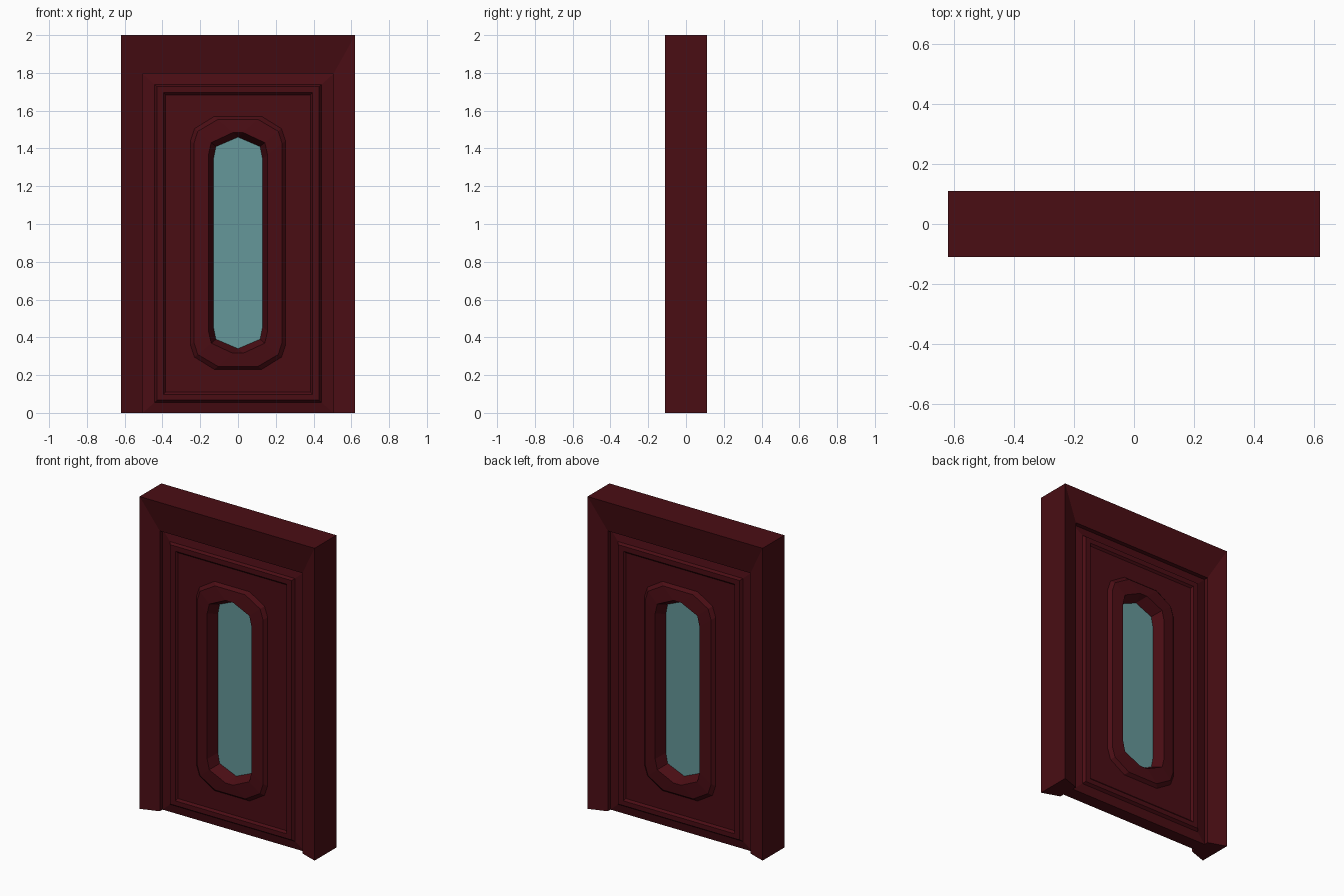
import bpy
import bmesh

if "Cube" in bpy.data.objects:
    bpy.data.objects.remove(bpy.data.objects["Cube"])


def material(name, color):
    m = bpy.data.materials.new(name)
    m.diffuse_color = color
    m.use_nodes = True
    m.node_tree.nodes["Principled BSDF"].inputs["Base Color"].default_value = m.diffuse_color
    return m


RED = material("dark_red_paint", (0.068, 0.004, 0.007, 1))
GLASS = material("blue_green_glass", (0.13, 0.31, 0.32, 1))


def loft(name, rings, mat, cyclic_ring=True, cyclic_stack=False, caps=False):
    """Skin a stack of equal-length point rings."""
    bm = bmesh.new()
    vs = [[bm.verts.new(p) for p in r] for r in rings]
    n = len(rings[0])
    for i in range(len(vs) if cyclic_stack else len(vs) - 1):
        a, b = vs[i], vs[(i + 1) % len(vs)]
        for j in range(n if cyclic_ring else n - 1):
            k = (j + 1) % n
            bm.faces.new((a[j], a[k], b[k], b[j]))
    if caps:
        bm.faces.new(vs[0])
        bm.faces.new(vs[-1])
    bmesh.ops.remove_doubles(bm, verts=bm.verts[:], dist=0.0005)
    bmesh.ops.recalc_face_normals(bm, faces=bm.faces[:])
    me = bpy.data.meshes.new(name)
    bm.to_mesh(me)
    bm.free()
    me.materials.append(mat)
    ob = bpy.data.objects.new(name, me)
    bpy.context.collection.objects.link(ob)
    return ob


# Door frame: sloped casing, open at the floor
W, H, IW, IH = 0.62, 2.0, 0.505, 1.795
path = [(-1, 0), (-1, 1), (1, 1), (1, 0)]
frame = [[(s * W, -0.11, t * H), (s * W, 0.11, t * H),
          (s * IW, 0.07, t * IH), (s * IW, -0.07, t * IH)] for s, t in path]
loft("door_frame", frame, RED, caps=True)


# Rings of the leaf: three points per corner
def rect(w, z0, z1, y):
    return [(sx * w, y, z) for sx, z in ((1, z1), (-1, z1), (-1, z0), (1, z0))
            for _ in range(3)]


OUT = [(0.252, 0.54), (0.23, 0.605), (0.125, 0.67)]
INN = [(0.13, 0.445), (0.117, 0.51), (0.0, 0.56)]


def window(t, y):
    q = [(a[0] + (b[0] - a[0]) * t, a[1] + (b[1] - a[1]) * t)
         for a, b in zip(OUT, INN)]
    r = q[::-1]
    return ([(x, y, 0.9 + z) for x, z in q] + [(-x, y, 0.9 + z) for x, z in r]
            + [(-x, y, 0.9 - z) for x, z in q] + [(x, y, 0.9 - z) for x, z in r])


# Door leaf: border, raised moulding, flat panel, window surround, both sides
front = [
    rect(0.505, 0.0, 1.795, -0.042),
    rect(0.442, 0.055, 1.738, -0.055),
    rect(0.430, 0.067, 1.728, -0.072),
    rect(0.394, 0.097, 1.696, -0.072),
    rect(0.384, 0.110, 1.684, -0.060),
    window(0.0, -0.060),
    window(0.15, -0.080),
    window(0.78, -0.088),
    window(1.0, -0.020),
]
back = [[(x, -y, z) for x, y, z in r] for r in reversed(front)]
loft("door_leaf", front + back, RED, cyclic_stack=True)

# Window pane
loft("window_pane", [window(1.0, -0.018), window(1.0, 0.018)], GLASS, caps=True)
